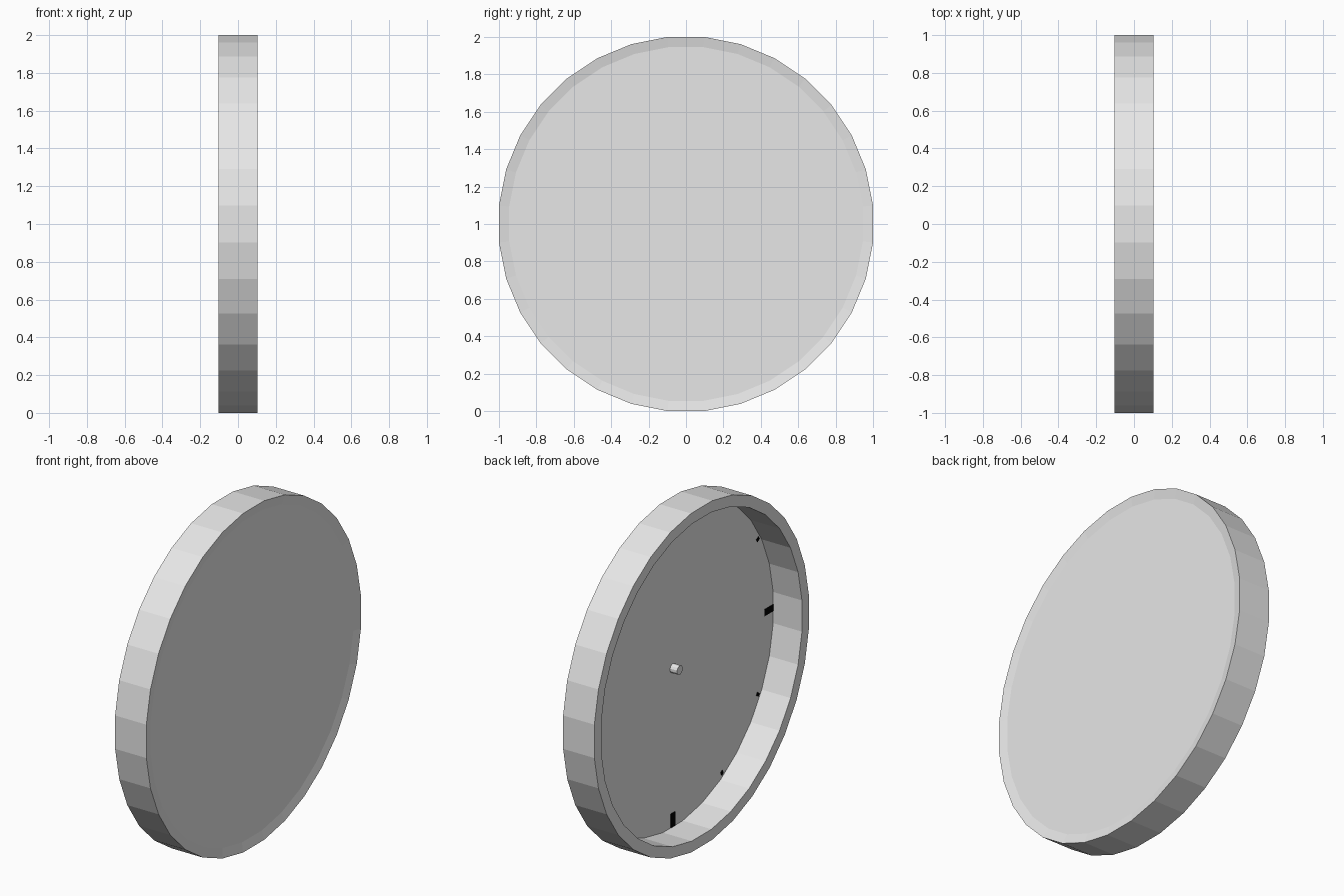
import bpy, bmesh, math

if "Cube" in bpy.data.objects:
    bpy.data.objects.remove(bpy.data.objects["Cube"])

SIDES = 32
CZ = 1.0


def material(name, rgb):
    m = bpy.data.materials.new(name)
    m.diffuse_color = (*rgb, 1)
    m.use_nodes = True
    m.node_tree.nodes["Principled BSDF"].inputs["Base Color"].default_value = m.diffuse_color
    return m


white = material("off_white", (0.8, 0.8, 0.8))
black = material("black", (0.0, 0.0, 0.0))


def finish(name, bm, mat):
    bmesh.ops.recalc_face_normals(bm, faces=bm.faces)
    me = bpy.data.meshes.new(name)
    bm.to_mesh(me)
    bm.free()
    me.materials.append(mat)
    ob = bpy.data.objects.new(name, me)
    ob.location.z = CZ
    bpy.context.collection.objects.link(ob)
    return ob


def lathe(name, profile, sides, mat):
    """Turn (x, radius) points about the x axis and cap both ends."""
    bm = bmesh.new()
    rings = []
    for x, r in profile:
        angles = [2 * math.pi * (i + 0.5) / sides for i in range(sides)]
        rings.append([bm.verts.new((x, r * math.cos(a), r * math.sin(a))) for a in angles])
    for a, b in zip(rings, rings[1:]):
        for i in range(sides):
            j = (i + 1) % sides
            bm.faces.new((a[i], a[j], b[j], b[i]))
    bm.faces.new(rings[0])
    bm.faces.new(rings[-1])
    return finish(name, bm, mat)


def mark(name, hour, radius, length, width):
    """Thin plate on the dial, pointing outwards at the given hour."""
    a = math.radians(90 - 30 * hour)
    bm = bmesh.new()
    pts = []
    for x in (0.084, 0.089):
        for u, v in ((-1, -1), (1, -1), (1, 1), (-1, 1)):
            r, t = radius + u * length / 2, v * width / 2
            pts.append(bm.verts.new((x, -(r * math.cos(a) - t * math.sin(a)),
                                     r * math.sin(a) + t * math.cos(a))))
    bm.faces.new(pts[:4])
    bm.faces.new(pts[4:])
    for i in range(4):
        j = (i + 1) % 4
        bm.faces.new((pts[i], pts[j], pts[j + 4], pts[i + 4]))
    finish(name, bm, black)


# Round case: recessed dial, rim, and slightly dished back
lathe("clock_case", [(0.086, 0.94), (-0.102, 0.94), (-0.102, 1.005),
                     (0.102, 1.005), (0.091, 0.95)], SIDES, white)

# Centre pin
lathe("centre_pin", [(0.088, 0.027), (0.04, 0.027)], 12, white)

# Quarter marks, with small dots at the other hours
for h in range(12):
    if h % 3 == 0:
        mark("quarter_mark", h, 0.895, 0.085, 0.04)
    else:
        mark("hour_dot", h, 0.915, 0.025, 0.02)
